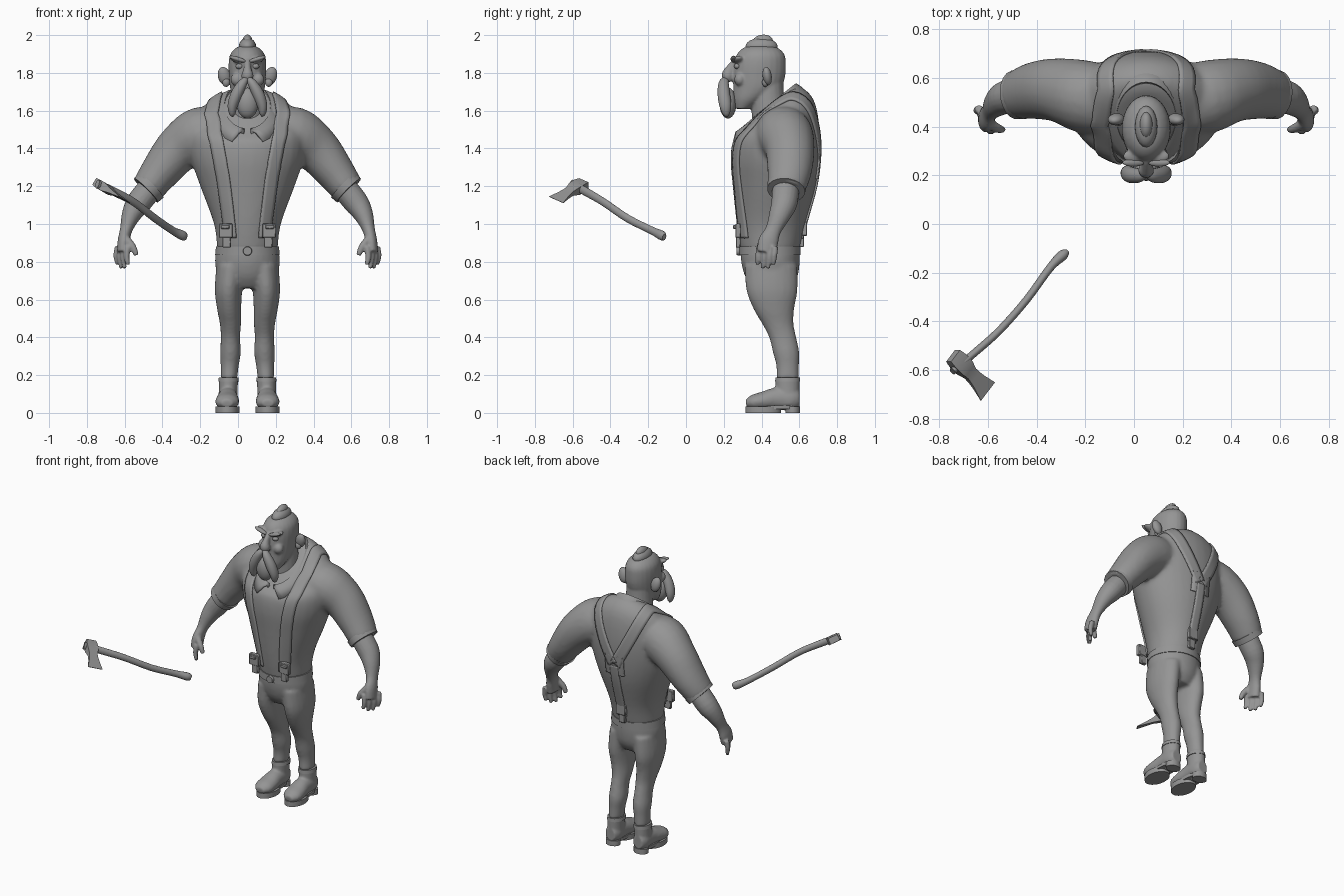
import bpy, bmesh, math
from mathutils import Vector, Matrix

cube = bpy.data.objects.get("Cube")
if cube:
    bpy.data.objects.remove(cube)

CX = 0.05  # the figure's own centre line
GREY = (0.3, 0.3, 0.3, 1)
mat = bpy.data.materials.new("plain grey")
mat.use_nodes = True
mat.diffuse_color = GREY
mat.node_tree.nodes["Principled BSDF"].inputs["Base Color"].default_value = GREY
parts = []


def finish(name, bm, cx=CX):
    bmesh.ops.recalc_face_normals(bm, faces=bm.faces)
    me = bpy.data.meshes.new(name)
    bm.to_mesh(me)
    bm.free()
    me.materials.append(mat)
    ob = bpy.data.objects.new(name, me)
    ob.location.x = cx
    bpy.context.collection.objects.link(ob)
    parts.append(ob)
    return ob


def spline(rows, steps):
    """Catmull-Rom through tuples of any length."""
    rows = [Vector(r) for r in rows]
    out = []
    for i in range(len(rows) - 1):
        a, b, c, d = rows[max(i - 1, 0)], rows[i], rows[i + 1], rows[min(i + 2, len(rows) - 1)]
        for k in range(steps):
            t = k / steps
            out.append(b + (c - a) * (t / 2) + (a * 2 - b * 5 + c * 4 - d) * (t * t / 2)
                       + (b * 3 - a - c * 3 + d) * (t ** 3 / 2))
    return out + [rows[-1]]


def sweep(name, rows, ref=(0, 1, 0), n=20, steps=4, cx=CX):
    """Rows are x, y, z, ra, rb and, for level rings, a tilt in degrees."""
    rows = spline(rows, steps)
    bm = bmesh.new()
    rings = []
    for i, r in enumerate(rows):
        c = Vector(r[:3])
        if len(r) == 6:
            t = math.radians(r[5])
            a, b = Vector((1, 0, 0)), Vector((0, math.cos(t), math.sin(t)))
        else:
            t = (Vector(rows[min(i + 1, len(rows) - 1)][:3]) - Vector(rows[max(i - 1, 0)][:3])).normalized()
            b = Vector(ref)
            b = (b - t * b.dot(t)).normalized()
            a = t.cross(b)
        angles = [math.tau * (k + 0.5) / n for k in range(n)]
        rings.append([bm.verts.new(c + a * (max(r[3], .001) * math.cos(u)) + b * (max(r[4], .001) * math.sin(u)))
                      for u in angles])
    for p, q in zip(rings, rings[1:]):
        for k in range(n):
            bm.faces.new((p[k], p[(k + 1) % n], q[(k + 1) % n], q[k]))
    bm.faces.new(rings[0])
    bm.faces.new(rings[-1])
    return finish(name, bm, cx)


def ball(name, loc, size, rot=(0, 0)):
    bm = bmesh.new()
    bmesh.ops.create_uvsphere(bm, u_segments=20, v_segments=12, radius=1)
    turn = Matrix.Rotation(rot[0], 4, 'X') @ Matrix.Rotation(rot[1], 4, 'Y')
    bm.transform(Matrix.Translation(loc) @ turn @ Matrix.Diagonal((*size, 1)))
    return finish(name, bm)


def box(name, loc, size):
    bm = bmesh.new()
    bmesh.ops.create_cube(bm, size=1)
    bm.transform(Matrix.Translation(loc) @ Matrix.Diagonal((*size, 1)))
    bmesh.ops.bevel(bm, geom=bm.edges[:], offset=0.004, segments=1, affect='EDGES')
    return finish(name, bm)


def merge(name, obs, voxel, rounds):
    """Blend overlapping parts into one skin."""
    bpy.ops.object.select_all(action='DESELECT')
    for o in obs:
        o.select_set(True)
    bpy.context.view_layer.objects.active = obs[0]
    for o in obs[1:]:
        parts.remove(o)
    bpy.ops.object.join()
    obs[0].name = name
    m = obs[0].modifiers.new("skin", 'REMESH')
    m.mode, m.voxel_size, m.use_smooth_shade = 'VOXEL', voxel, True
    m = obs[0].modifiers.new("soften", 'SMOOTH')
    m.factor, m.iterations = 0.5, rounds
    return obs[0]


def flip(rows, s):
    return [(s * r[0], *r[1:]) for r in rows]


# Shirt: barrel chest and two sleeves
shirt = [sweep("torso", [(0, .445, .86, .16, .155, 0), (0, .45, 1, .177, .182, 0), (0, .467, 1.2, .25, .22, 0),
                         (0, .472, 1.35, .3, .237, 5), (0, .475, 1.48, .31, .235, 12), (0, .48, 1.57, .27, .215, 25),
                         (0, .46, 1.62, .19, .18, 36), (0, .45, 1.64, .11, .12, 38)], n=32)]
for s in (1, -1):
    shirt.append(sweep("sleeve", flip([(.1, .49, 1.49, .11, .13), (.24, .52, 1.475, .148, .15), (.36, .55, 1.4, .127, .132),
                                       (.46, .548, 1.28, .105, .118), (.53, .53, 1.185, .088, .1)], s)))
shirt = merge("shirt", shirt, .014, 6)

# Trousers
trousers = [sweep("hips", [(0, .455, .66, .12, .1, 0), (0, .452, .72, .155, .138, 0), (0, .447, .8, .172, .155, 0),
                           (0, .445, .89, .16, .157, 0)], n=32)]
for s in (1, -1):
    trousers.append(sweep("leg", flip([(.085, .45, .78, .08, .14, 0), (.1, .455, .65, .073, .136, 0),
                                       (.097, .465, .55, .064, .108, 0), (.09, .487, .47, .056, .083, 0),
                                       (.09, .512, .4, .051, .072, 0), (.09, .53, .32, .055, .07, 0),
                                       (.094, .538, .25, .048, .06, 0), (.098, .538, .18, .044, .06, 0)], s)))
merge("trousers", trousers, .011, 4)
sweep("waistband", [(0, .445, .835, .172, .163, 0), (0, .445, .882, .167, .163, 0)], n=32, steps=1)
sweep("waist_button", [(0, .29, .857, .025, .025), (0, .268, .857, .022, .022)], ref=(1, 0, 0), steps=1)

# Head, face and neck
face = [sweep("skull", [(0, .3, 1.61, .045, .04, 0), (0, .335, 1.66, .075, .085, 0), (0, .375, 1.72, .092, .125, 0),
                        (0, .387, 1.78, .098, .138, 0), (0, .392, 1.85, .1, .137, 0), (0, .395, 1.9, .09, .125, 0),
                        (0, .395, 1.935, .057, .085, 0), (0, .395, 1.948, .01, .02, 0)], n=24),
        sweep("neck", [(0, .46, 1.5, .095, .11, 0), (0, .435, 1.65, .085, .09, 0), (0, .43, 1.76, .08, .085, 0)]),
        sweep("nose", [(0, .265, 1.86, .016, .02), (0, .235, 1.82, .021, .026), (0, .222, 1.785, .033, .034),
                       (0, .24, 1.76, .022, .02)])]
for s in (1, -1):
    face.append(ball("cheek", (s * .055, .285, 1.765), (.035, .03, .035)))
    face.append(ball("brow_ridge", (s * .048, .278, 1.868), (.05, .03, .017), (0, -s * .3)))
merge("head", face, .007, 4)
for s in (1, -1):
    ball("eye", (s * .042, .272, 1.835), (.021, .017, .015))
    ball("eyebrow", (s * .052, .252, 1.873), (.047, .016, .012), (0, -s * .3))
    ball("ear", (s * .123, .43, 1.783), (.033, .024, .05), (.15, s * .25))
    ball("ear_lobe", (s * .113, .42, 1.75), (.02, .017, .024))
    sweep("moustache", flip([(.004, .215, 1.77, .012, .016), (.025, .2, 1.745, .024, .027), (.056, .2, 1.69, .031, .033),
                             (.078, .208, 1.63, .027, .032), (.08, .213, 1.585, .017, .02),
                             (.076, .215, 1.568, .003, .004)], s))
ball("beard", (0, .222, 1.64), (.058, .045, .082))
ball("hair_crest", (0, .4, 1.94), (.046, .085, .045))
ball("hair_tuft", (0, .405, 1.965), (.027, .055, .037), (.15, 0))

# Arms and hands
for s in (1, -1):
    sweep("sleeve_cuff", flip([(.51, .534, 1.205, .094, .104), (.537, .53, 1.178, .09, .101)], s), steps=1)
    arm = [sweep("forearm", flip([(.48, .53, 1.23, .066, .072), (.57, .522, 1.12, .067, .07), (.614, .497, 1.05, .052, .058),
                                  (.642, .463, .97, .033, .042), (.655, .437, .91, .032, .053),
                                  (.66, .425, .85, .031, .05)], s)),
           sweep("thumb", flip([(.65, .415, .93, .022, .022), (.608, .392, .88, .019, .019),
                                (.588, .388, .835, .013, .013)], s), n=10)]
    for i in range(4):
        x, y = .632 + .018 * i, .383 + .028 * i
        low = .765 if i in (1, 2) else .785
        arm.append(sweep("finger", flip([(x, y + .005, .88, .017, .017), (x + .008, y, .83, .016, .016),
                                         (x, y - .004, low, .011, .011)], s), n=10))
    merge("left_arm" if s > 0 else "right_arm", arm, .0065, 3)

# Boots with heel, sole and ankle cuff
for s in (1, -1):
    boot = [sweep("boot_foot", flip([(.104, .6, .075, .045, .036), (.104, .56, .075, .062, .052),
                                     (.104, .48, .075, .06, .054), (.106, .41, .064, .049, .062),
                                     (.108, .355, .056, .04, .059), (.108, .318, .05, .02, .03)], s), ref=(1, 0, 0)),
            sweep("boot_shaft", flip([(.104, .54, .05, .052, .06, 0), (.102, .538, .12, .05, .064, 0),
                                      (.1, .538, .185, .052, .065, 0)], s))]
    merge("left_boot" if s > 0 else "right_boot", boot, .008, 3)
    sweep("boot_cuff", flip([(.1, .538, .165, .055, .067, 0), (.1, .538, .188, .052, .065, 0)], s), steps=1)
    for name, y, lo, hi, rx, ry in (("front_sole", .41, 0, .035, .064, .095), ("heel", .566, 0, .035, .049, .039),
                                    ("sole_arch", .48, .02, .04, .052, .12)):
        sweep(name, flip([(.106, y, lo, rx, ry, 0), (.106, y, hi, rx, ry, 0)], s), steps=1)


# Braces laid over the shirt
skin = shirt.evaluated_get(bpy.context.evaluated_depsgraph_get())


def strap(name, guide, half):
    bm = bmesh.new()
    pts = spline(guide, 8)
    last = None
    for i, p in enumerate(pts):
        c, n = skin.closest_point_on_mesh(p)[1:3]
        side = (pts[min(i + 1, len(pts) - 1)] - pts[max(i - 1, 0)]).cross(n).normalized()
        row = []
        for k in (-1, -.5, 0, .5, 1):
            q, m = skin.closest_point_on_mesh(c + side * (half * k))[1:3]
            row.append(bm.verts.new(q + m * .004))
        if last:
            for k in range(4):
                bm.faces.new((last[k], last[k + 1], row[k + 1], row[k]))
        last = row
    ob = finish(name, bm)
    m = ob.modifiers.new("thickness", 'SOLIDIFY')
    m.thickness, m.offset = .012, 0
    return ob


for s in (1, -1):
    strap("brace", flip([(.115, .27, .92), (.125, .26, 1.1), (.15, .24, 1.3), (.18, .27, 1.48), (.195, .4, 1.62),
                         (.18, .55, 1.7), (.11, .7, 1.5), (.01, .72, 1.31)], s), .037)
    box("brace_clip", (s * .115, .276, .965), (.072, .03, .075))
    box("brace_clip_tab", (s * .11, .276, .905), (.045, .025, .06))
    box("brace_buckle", (s * .118, .262, .985), (.045, .025, .022))
strap("back_brace", [(0, .71, 1.3), (0, .69, 1.15), (0, .63, .92)], .03)
strap("back_patch", [(0, .72, 1.37), (0, .72, 1.3), (0, .71, 1.235)], .068)
box("back_clip", (0, .627, .975), (.072, .028, .075))
box("back_clip_tab", (0, .612, .91), (.045, .026, .065))

# Folded collar, open at the throat
bm = bmesh.new()
last = None
COUNT = 36
for i in range(COUNT + 1):
    row = []
    for gap, rx, ry, drop in ((.12, .118, .142, .05), (.15, .125, .15, 0), (.3, .152, .175, .02), (.46, .182, .2, .075)):
        u = gap + (math.tau - 2 * gap) * i / COUNT
        y = .435 - ry * math.cos(u)
        plane = 1.47 + .8 * (.435 - .15 * math.cos(u) - .25)
        row.append(bm.verts.new((rx * math.sin(u), y, plane - drop)))
    if last:
        for k in range(3):
            bm.faces.new((last[k], last[k + 1], row[k + 1], row[k]))
    last = row
m = finish("collar", bm).modifiers.new("thickness", 'SOLIDIFY')
m.thickness, m.offset = .016, 0

# Axe floating in front
sweep("axe_handle", [(-.275, -.115, .93, .012, .018), (-.295, -.13, .94, .022, .026), (-.345, -.18, .965, .017, .021),
                     (-.44, -.31, 1.03, .016, .021), (-.55, -.435, 1.115, .016, .021), (-.65, -.525, 1.168, .016, .023),
                     (-.745, -.605, 1.212, .015, .024)], ref=(0, 0, 1), n=14, cx=0)
eye, reach = Vector((-.71, -.575, 1.195)), Vector((.11, -.113, -.067))
sweep("axe_head", [(*(eye + reach * t), 1.41 * thick, 1.41 * wide) for t, thick, wide in
                   ((-.3, .02, .032), (-.1, .024, .037), (.15, .023, .036), (.35, .014, .028),
                    (.65, .008, .035), (1, .001, .051))], ref=(-.65, -.65, .38), n=4, steps=2, cx=0)

# Smooth shading with sharp creases kept
bpy.ops.object.select_all(action='DESELECT')
for ob in parts:
    ob.select_set(True)
bpy.context.view_layer.objects.active = parts[0]
bpy.ops.object.shade_smooth_by_angle(angle=math.radians(40))
